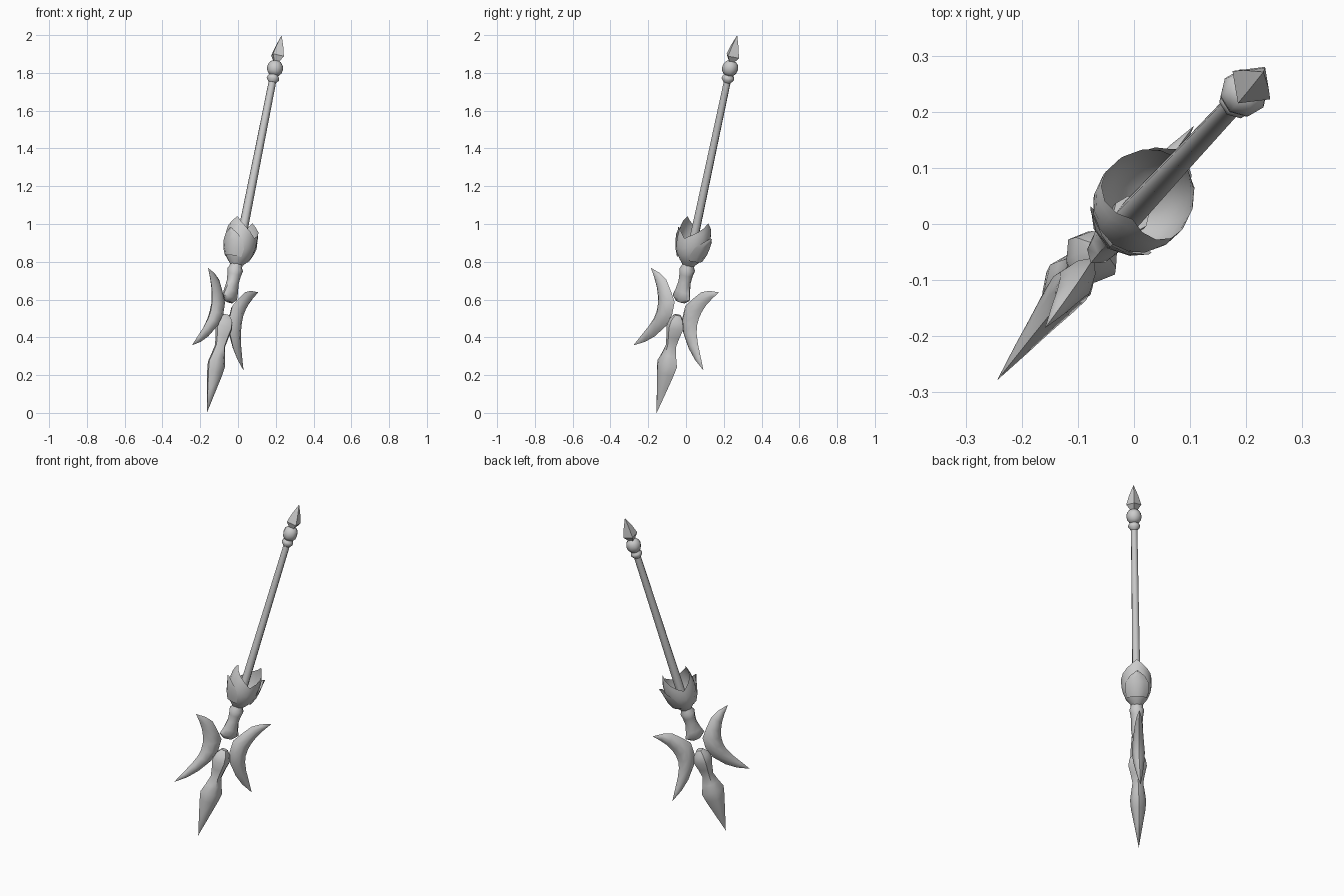
import bpy, bmesh, math
from mathutils import Vector, Matrix

if "Cube" in bpy.data.objects:
    bpy.data.objects.remove(bpy.data.objects["Cube"])

# Tilted weapon frame: local x = blade plane, y = thickness, z = along the shaft
origin = Vector((-0.165, -0.155, 0.0))
axis = Vector((0.198, 0.213, 1.0)).normalized()
side = Vector((0.6, 0.8, 0.0))
side = (side - axis * side.dot(axis)).normalized()
thick = axis.cross(side)
FRAME = Matrix.Translation(origin) @ Matrix((side, thick, axis)).transposed().to_4x4()


def loft(name, rings, angle=50, caps=True, closed=True):
    """Skin a list of equal-length point rings, placed in the weapon frame."""
    bm = bmesh.new()
    rows = [[bm.verts.new(FRAME @ Vector(p)) for p in ring] for ring in rings]
    n = len(rows[0])
    for a, b in zip(rows, rows[1:]):
        for i in range(n if closed else n - 1):
            j = (i + 1) % n
            bm.faces.new((a[i], a[j], b[j], b[i]))
    if caps:
        bm.faces.new(rows[0][::-1])
        bm.faces.new(rows[-1])
    bmesh.ops.remove_doubles(bm, verts=bm.verts, dist=0.0005)
    bmesh.ops.recalc_face_normals(bm, faces=bm.faces)
    mesh = bpy.data.meshes.new(name)
    bm.to_mesh(mesh)
    bm.free()
    obj = bpy.data.objects.new(name, mesh)
    bpy.context.collection.objects.link(obj)
    bpy.ops.object.select_all(action='DESELECT')
    bpy.context.view_layer.objects.active = obj
    obj.select_set(True)
    bpy.ops.object.shade_smooth_by_angle(angle=math.radians(angle))
    return obj


def lens(inner, outer, t, n=8):
    """Lens section spanning two edge points (x, z) with half thickness t."""
    a, b = Vector((inner[0], 0, inner[1])), Vector((outer[0], 0, outer[1]))
    mid, half = (a + b) / 2, (b - a) / 2
    pts = []
    for i in range(n):
        w = 2 * math.pi * i / n
        k = 0.87 if i % 2 else 1.0
        pts.append(mid + half * (k * math.cos(w)) + Vector((0, k * t * math.sin(w), 0)))
    return pts


def column(name, stations, n=8, angle=50):
    """Straight loft along the axis: stations are (z, half width, half thickness)."""
    return loft(name, [[(w * math.cos(2 * math.pi * i / n), t * math.sin(2 * math.pi * i / n), z)
                        for i in range(n)] for z, w, t in stations], angle)


# Spear blade and neck
blade = [(0.0, 0.0002, 0.0002), (0.13, 0.034, 0.024), (0.22, 0.057, 0.041), (0.27, 0.067, 0.045),
         (0.32, 0.048, 0.038), (0.37, 0.033, 0.03), (0.42, 0.042, 0.04), (0.47, 0.055, 0.052),
         (0.51, 0.045, 0.045), (0.54, 0.02, 0.02)]
loft("spear_blade", [lens((-w, z), (w, z), t) for z, w, t in blade])

# Crescent side blades: (inner edge, outer edge, half thickness)
crescent = [((0.24, 0.303), (0.2401, 0.303), 0.0002), ((0.17, 0.343), (0.205, 0.365), 0.012),
            ((0.115, 0.39), (0.168, 0.43), 0.022), ((0.06, 0.46), (0.146, 0.48), 0.032),
            ((0.035, 0.53), (0.138, 0.52), 0.036), ((0.036, 0.60), (0.14, 0.56), 0.032),
            ((0.075, 0.65), (0.15, 0.60), 0.027), ((0.12, 0.70), (0.17, 0.645), 0.021),
            ((0.17, 0.722), (0.2, 0.69), 0.013), ((0.233, 0.732), (0.2331, 0.732), 0.0002)]
for label, s in (("left", -1), ("right", 1)):
    loft(label + "_crescent_blade",
         [lens((s * a[0], a[1]), (s * b[0], b[1]), t) for a, b, t in crescent])

# Handle joint between crescents and flower
column("handle_joint", [(0.612, 0.03, 0.015), (0.635, 0.058, 0.028), (0.67, 0.046, 0.033),
                        (0.72, 0.034, 0.032), (0.76, 0.037, 0.036), (0.79, 0.043, 0.042),
                        (0.805, 0.034, 0.034), (0.84, 0.034, 0.034)])


# Flower cup with two tall petals
def interp(profile, t):
    f = t * (len(profile) - 1)
    i = min(int(f), len(profile) - 2)
    return profile[i] + (profile[i + 1] - profile[i]) * (f - i)


radii = [0.03, 0.066, 0.084, 0.09, 0.09, 0.084, 0.07]
cup = []
for row in range(9):
    ring = []
    for i in range(16):
        w = 2 * math.pi * i / 16
        point = abs(1 - (i % 8) / 4)
        top = 0.965 + 0.1 * point
        z = 0.812 + (top - 0.812) * row / 8
        r = interp(radii, min(1, (z - 0.812) / 0.25))
        ring.append((r * math.cos(w), r * math.sin(w) * 0.95, z))
    cup.append(ring)
loft("flower_cup", cup, caps=False)

# Outer flared petals
for k in range(2):
    rows = []
    for z, r, spread in ((0.85, 0.074, 55), (0.89, 0.091, 55), (0.93, 0.1, 45),
                         (0.965, 0.107, 24), (0.992, 0.116, 0.1)):
        rows.append([])
        for j in range(-2, 3):
            w = math.pi * k + math.radians(spread * j / 2)
            rr = r - 0.008 * abs(j) / 2
            rows[-1].append((rr * math.cos(w), rr * math.sin(w), z))
    loft("outer_petal_%d" % (k + 1), rows, caps=False, closed=False)

# Shaft, collar, ball and pointed finial
column("shaft", [(0.83, 0.026, 0.026), (1.4, 0.022, 0.022), (1.84, 0.02, 0.02)], n=6, angle=65)
column("collar", [(r[0], r[1], r[1]) for r in
                  ((1.822, 0.02), (1.84, 0.034), (1.852, 0.032), (1.868, 0.02))])
column("ball", [(1.9 - 0.042 * math.cos(math.pi * i / 6), 0.01 + 0.033 * math.sin(math.pi * i / 6),
                 0.01 + 0.033 * math.sin(math.pi * i / 6)) for i in range(7)])
column("finial_spike", [(1.935, 0.018, 0.018), (1.968, 0.042, 0.042),
                        (2.02, 0.026, 0.026), (2.082, 0.0002, 0.0002)], n=4, angle=30)
